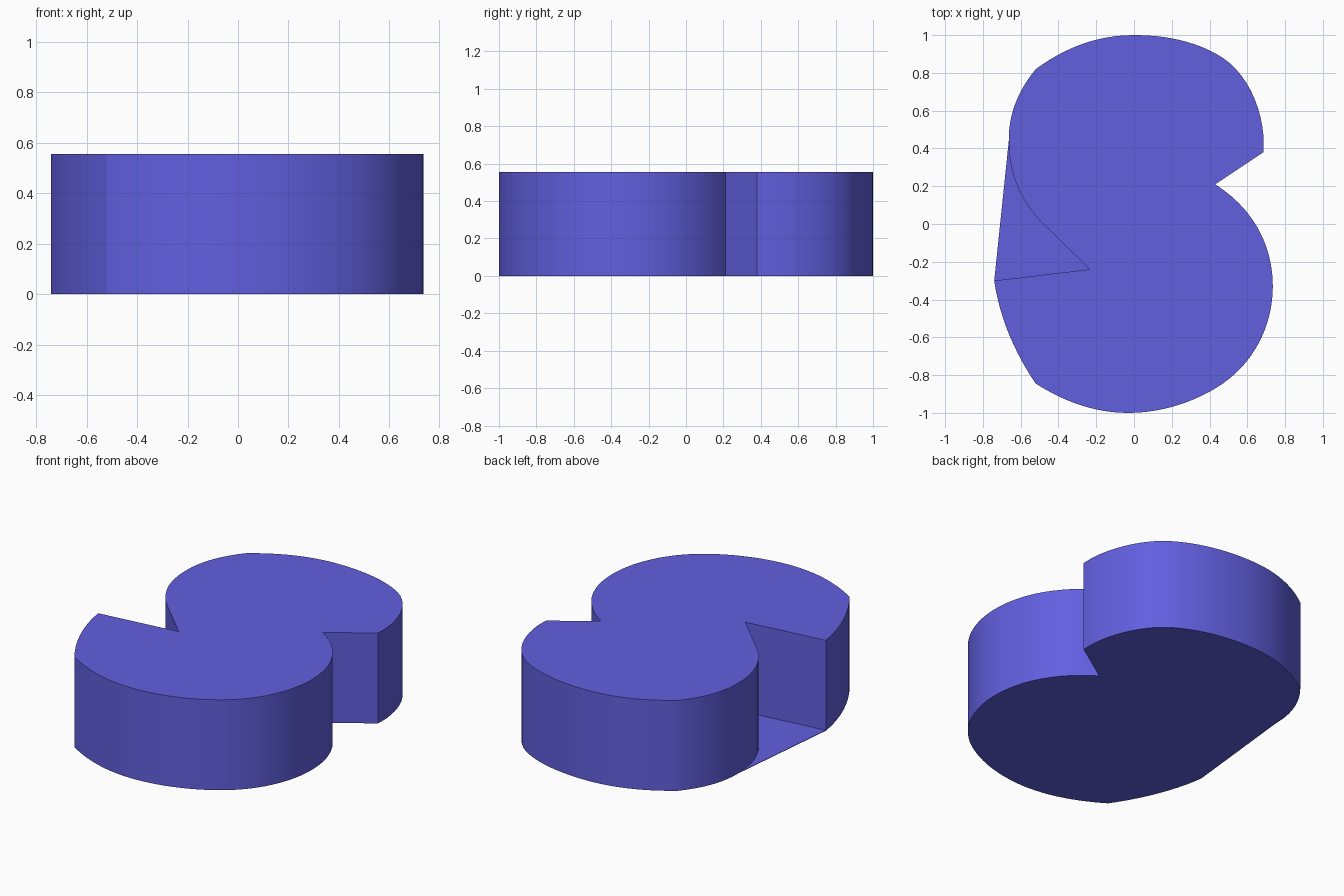
import bpy
import bmesh
import math
from mathutils import Vector
from mathutils.geometry import interpolate_bezier

cube = bpy.data.objects.get("Cube")
if cube:
    bpy.data.objects.remove(cube, do_unlink=True)

HEIGHT = 0.555

blue = bpy.data.materials.new("violet_blue")
blue.use_nodes = True
color = (0.12, 0.115, 0.74, 1)
blue.diffuse_color = color
blue.node_tree.nodes["Principled BSDF"].inputs["Base Color"].default_value = color


def curve(points, steps=12):
    """Sample one cubic curve, leaving out its last point."""
    a, b, c, d = (Vector(p) for p in points)
    return interpolate_bezier(a, b, c, d, steps + 1)[:-1]


def slab(name, outline, height):
    """Stand a closed outline on the ground and extrude it upward."""
    bm = bmesh.new()
    base = bm.faces.new([bm.verts.new((p[0], p[1], 0)) for p in outline])
    lifted = bmesh.ops.extrude_face_region(bm, geom=[base], use_keep_orig=True)
    verts = [v for v in lifted["geom"] if isinstance(v, bmesh.types.BMVert)]
    bmesh.ops.translate(bm, verts=verts, vec=(0, 0, height))
    bmesh.ops.recalc_face_normals(bm, faces=bm.faces)
    mesh = bpy.data.meshes.new(name)
    bm.to_mesh(mesh)
    bm.free()
    mesh.materials.append(blue)
    obj = bpy.data.objects.new(name, mesh)
    bpy.context.collection.objects.link(obj)
    bpy.ops.object.select_all(action="DESELECT")
    obj.select_set(True)
    bpy.context.view_layer.objects.active = obj
    bpy.ops.object.shade_smooth_by_angle(angle=math.radians(20))
    return obj


# Rear lobe, from the left notch round the back to the right side
rear_lobe = (
    curve([(0.685, 0.38), (0.70, 0.56), (0.62, 0.78), (0.47, 0.88)])
    + curve([(0.47, 0.88), (0.33, 0.97), (0.16, 1.0), (0, 1.0)])
    + curve([(0, 1.0), (-0.20, 1.0), (-0.37, 0.93), (-0.52, 0.82)])
    + curve([(-0.52, 0.82), (-0.62, 0.70), (-0.665, 0.57), (-0.663, 0.44)])
)

# Inner curve of the right notch, and its two corners
notch_curve = curve([(-0.663, 0.44), (-0.665, 0.28), (-0.61, 0.14), (-0.50, 0.02)])
notch_curve += [Vector((-0.50, 0.02)), Vector((-0.235, -0.24))]
notch_tip = Vector((-0.74, -0.30))

# Front lobe, from the right notch round the front to the left notch
front_lobe = (
    curve([notch_tip, (-0.71, -0.51), (-0.62, -0.70), (-0.52, -0.845)])
    + curve([(-0.52, -0.845), (-0.37, -0.94), (-0.21, -1.0), (-0.03, -1.0)])
    + curve([(-0.03, -1.0), (0.15, -1.0), (0.33, -0.94), (0.47, -0.845)])
    + curve([(0.47, -0.845), (0.65, -0.72), (0.735, -0.52), (0.735, -0.33)])
    + curve([(0.735, -0.33), (0.735, -0.10), (0.62, 0.09), (0.43, 0.21)])
    + [Vector((0.43, 0.21))]
)

# Main body and the thin floor that bridges the right notch
slab("body", rear_lobe + notch_curve + front_lobe, HEIGHT)
slab("notch_floor", notch_curve + [notch_tip], 0.003)
